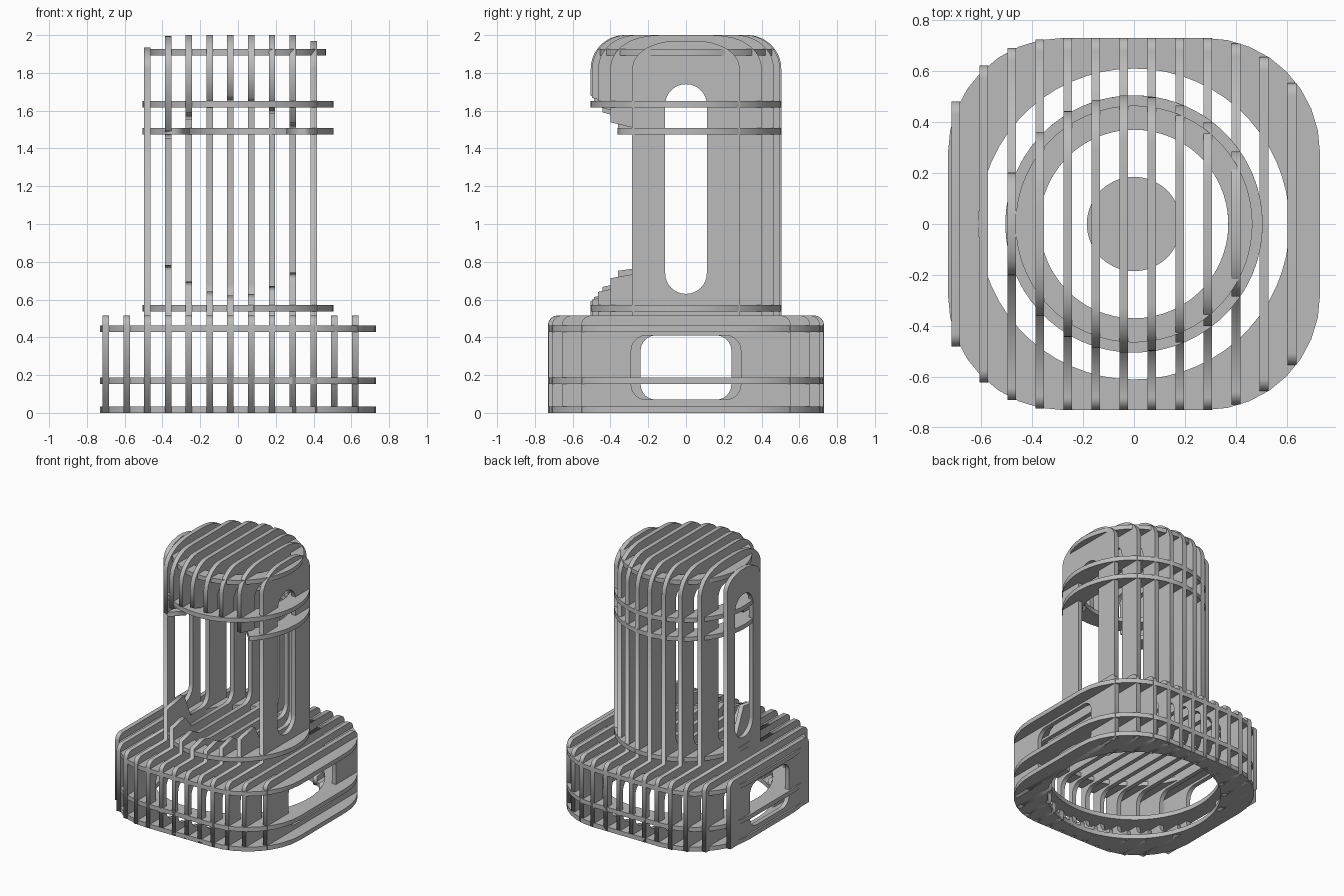
import bpy
from math import sqrt, sin, cos, pi, radians

cube = bpy.data.objects.get("Cube")
if cube:
    bpy.data.objects.remove(cube, do_unlink=True)

grey = bpy.data.materials.new("plain grey")
grey.use_nodes = True
colour = (0.5, 0.5, 0.5, 1)
grey.diffuse_color = colour
grey.node_tree.nodes["Principled BSDF"].inputs["Base Color"].default_value = colour

HALF = 0.017          # half the sheet thickness
BASE, CORNER = 0.73, 0.45
BODY, DOME = 0.505, 0.18
CAVITY, RING = 0.385, 0.37
FLOOR, BASE_TOP = 0.60, 0.515


def sheet(name, outlines, location, rotation=(0, 0, 0)):
    """Extrude closed outlines (holes by nesting) into one flat sheet."""
    curve = bpy.data.curves.new(name, 'CURVE')
    curve.dimensions = '2D'
    curve.fill_mode = 'BOTH'
    curve.extrude = HALF
    for pts in outlines:
        spline = curve.splines.new('POLY')
        spline.points.add(len(pts) - 1)
        for p, (u, v) in zip(spline.points, pts):
            p.co = (u, v, 0, 1)
        spline.use_cyclic_u = True
    helper = bpy.data.objects.new(name + " curve", curve)
    bpy.context.collection.objects.link(helper)
    bpy.context.view_layer.update()
    depsgraph = bpy.context.evaluated_depsgraph_get()
    mesh = bpy.data.meshes.new_from_object(helper.evaluated_get(depsgraph))
    bpy.data.objects.remove(helper, do_unlink=True)
    mesh.materials.clear()
    mesh.materials.append(grey)
    obj = bpy.data.objects.new(name, mesh)
    obj.location, obj.rotation_euler = location, rotation
    bpy.context.collection.objects.link(obj)
    return obj


def arc(cx, cy, r, start, end, n=8):
    steps = [radians(start + (end - start) * i / n) for i in range(n + 1)]
    return [(cx + r * cos(a), cy + r * sin(a)) for a in steps]


def circle(r):
    return arc(0, 0, r, 0, 354, 59)


def rounded_rect(w, low, high, r):
    return (arc(w - r, low + r, r, -90, 0) + arc(w - r, high - r, r, 0, 90)
            + arc(r - w, high - r, r, 90, 180) + arc(r - w, low + r, r, 180, 270))


def chord(r, x):
    return sqrt(max(r * r - x * x, 0))


def mirror(pts):
    return [(-y, z) for y, z in reversed(pts)]


def base_depth(x):
    flat = BASE - CORNER
    return flat + chord(CORNER, max(abs(x) - flat, 0))


def dome(x):
    """Back half of the domed top of a fin, from the wall to the crown."""
    pts = []
    for r, z in arc(BODY - DOME, 2 - DOME, DOME, 0, 90, 16):
        if r <= abs(x):
            break
        pts.append((chord(r, x), z))
    return pts


def fin(index, centre):
    x = centre + HALF
    depth = base_depth(x)
    holes = []
    # Base: rounded shoulder outside, wide hollow inside
    back = [(depth, 0)] + arc(depth - 0.05, BASE_TOP - 0.05, 0.05, 0, 90)
    front = mirror(back)
    hollow = []
    window = max(chord(0.70, x), 0.24)
    if abs(x) < 0.61:
        mouth = chord(0.61, x)
        r = min(0.08, window - mouth)
        half = ([(mouth, 0), (mouth, 0.07)] + arc(window - r, 0.07 + r, r, -90, 0)
                + arc(window - 0.08, 0.33, 0.08, 0, 90))
        hollow = mirror(half)
        hollow = [(-y, z) for y, z in half] + list(reversed(half))
    else:
        holes.append(rounded_rect(window, 0.07, 0.41, 0.08))
    # Tower: domed shell, open at the front for the inner fins
    tower = []
    if abs(x) < BODY - 0.03:
        wall = chord(BODY, x)
        rise = [(wall, BASE_TOP)] + dome(x)
        if abs(x) < CAVITY:
            inner = chord(CAVITY, x)
            arch, sill = 1.66 - 1.5 * x * x, FLOOR + 1.3 * x * x
            r = 0.08
            tower = rise + [p for p in mirror(rise) if p[1] > arch]
            tower += [(-wall, arch + 0.02), (-inner, arch - 0.02)]
            tower += list(reversed(arc(r - inner, 1.82 - r, r, 90, 180)))
            tower += list(reversed(arc(inner - r, 1.82 - r, r, 0, 90)))
            tower += list(reversed(arc(inner - r, FLOOR + r, r, -90, 0)))
            tower += [(r - inner, FLOOR), (-inner, sill + 0.02),
                      (-wall, sill - 0.01), (-wall, BASE_TOP)]
        else:
            tower = rise + mirror(rise)
            holes.append(rounded_rect(0.11, 0.63, 1.74, 0.109))
    sheet("upright_fin_%d" % index, [back + tower + front + hollow] + holes,
          (centre, 0, 0), (pi / 2, 0, pi / 2))


# Upright fins
for i in range(13):
    fin(i + 1, -0.70 + 0.11 * i)

# Base rings: rounded squares with a round opening
square = rounded_rect(BASE, -BASE, BASE, CORNER)
for name, z in (("bottom", HALF), ("middle", 0.17), ("top", 0.445)):
    sheet(name + "_base_ring", [square, circle(0.61)], (0, 0, z))

# Tower rings
for name, z in (("lower", 0.555), ("hood", 1.635)):
    sheet(name + "_tower_ring", [circle(BODY), circle(RING)], (0, 0, z))

# Ring cut open at the front
sheet("open_tower_ring", [arc(0, 0, BODY, -46, 226, 56) + arc(0, 0, RING, 226, -46, 56)],
      (0, 0, 1.49))

# Crown ring with its centre disc
sheet("crown_ring", [circle(0.465), circle(RING), circle(0.185)], (0, 0, 1.91))
